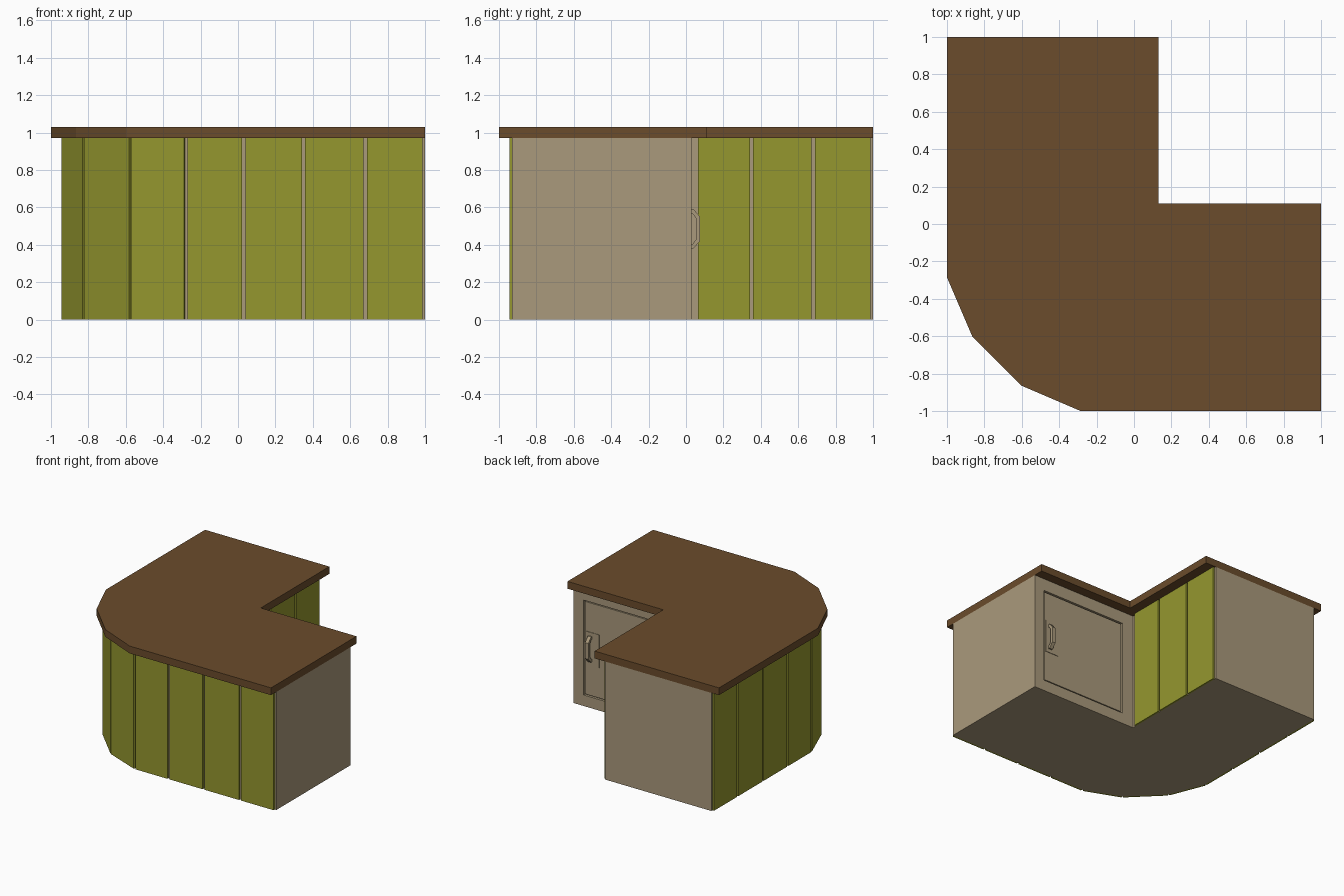
import bpy, bmesh
from mathutils import Vector

if "Cube" in bpy.data.objects:
    bpy.data.objects.remove(bpy.data.objects["Cube"])


def material(name, rgb):
    m = bpy.data.materials.new(name)
    m.diffuse_color = (*rgb, 1)
    m.use_nodes = True
    m.node_tree.nodes["Principled BSDF"].inputs["Base Color"].default_value = m.diffuse_color
    return m


GREEN = material("green_paint", (0.30, 0.31, 0.028))
BROWN = material("brown_top", (0.145, 0.072, 0.025))
BEIGE = material("beige_wood", (0.40, 0.32, 0.20))


def prism(name, base, direction, mat):
    """Extrude a flat outline of 3D points along a direction."""
    bm = bmesh.new()
    face = bm.faces.new([bm.verts.new(p) for p in base])
    ext = bmesh.ops.extrude_face_region(bm, geom=[face])
    verts = [v for v in ext["geom"] if isinstance(v, bmesh.types.BMVert)]
    bmesh.ops.translate(bm, verts=verts, vec=direction)
    bmesh.ops.recalc_face_normals(bm, faces=bm.faces)
    mesh = bpy.data.meshes.new(name)
    bm.to_mesh(mesh)
    bm.free()
    ob = bpy.data.objects.new(name, mesh)
    bpy.context.collection.objects.link(ob)
    mesh.materials.append(mat)
    return ob


def slab(name, outline, z0, z1, mat):
    return prism(name, [(x, y, z0) for x, y in outline], (0, 0, z1 - z0), mat)


def box(name, x, y, z, mat):
    return slab(name, [(x[0], y[0]), (x[1], y[0]), (x[1], y[1]), (x[0], y[1])], *z, mat)


def board(name, p, q, trim=0.009, thick=0.015):
    """Cladding board standing on the right-hand side of the line p-q."""
    p, q = Vector(p), Vector(q)
    d = (q - p).normalized()
    out = Vector((d.y, -d.x)) * thick
    a, b = p + d * trim, q - d * trim
    return slab(name, [a, b, b + out, a + out], 0, 0.97, GREEN)


# L-shaped worktop with a faceted outer corner
slab("worktop", [(-1, 1), (-1, -0.285), (-0.865, -0.6), (-0.6, -0.865), (-0.285, -1),
                 (1, -1), (1, 0.11), (0.13, 0.11), (0.13, 1)], 0.97, 1.03, BROWN)

# Body beneath it
corner = [(-0.93, -0.28), (-0.815, -0.57), (-0.57, -0.815), (-0.28, -0.93)]
body = slab("counter_body", [(-0.93, 1)] + corner +
            [(1, -0.93), (1, 0.03), (0.035, 0.03), (0.035, 1)], 0, 0.97, BEIGE)

# Outer boards: back arm, corner facets and front
stops = [-0.28, 0.03, 0.35, 0.68, 0.995]
for i, (a, b) in enumerate(zip(stops, stops[1:])):
    board(f"front_board_{i}", (a, -0.93), (b, -0.93))
    board(f"left_board_{i}", (-0.93, b), (-0.93, a))
for i, (p, q) in enumerate(zip(corner, corner[1:])):
    board(f"corner_board_{i}", p, q, trim=0.003)

# Inner boards on the back arm
for i, (a, b) in enumerate([(0.055, 0.35), (0.35, 0.68), (0.68, 0.995)]):
    board(f"inner_board_{i}", (0.035, a), (0.035, b))

# Door opening cut into the inner wall
cutter = box("door_cutter", (0.14, 0.91), (0.01, 0.06), (0.09, 0.87), BEIGE)
cutter.hide_render = True
cutter.hide_set(True)
cut = body.modifiers.new("door_opening", "BOOLEAN")
cut.object = cutter
cut.operation = "DIFFERENCE"
cut.solver = "EXACT"

# Door, handle plate and pull handle
box("door", (0.15, 0.90), (0.008, 0.025), (0.10, 0.86), BEIGE)
box("handle_plate", (0.77, 0.89), (0.02, 0.029), (0.35, 0.62), BEIGE)
pull = [(0.025, 0.38), (0.04, 0.38), (0.075, 0.42), (0.075, 0.55), (0.04, 0.59), (0.025, 0.59),
        (0.025, 0.565), (0.036, 0.565), (0.055, 0.54), (0.055, 0.43), (0.036, 0.405), (0.025, 0.405)]
prism("pull_handle", [(0.835, y, z) for y, z in pull], (0.03, 0, 0), BEIGE)
